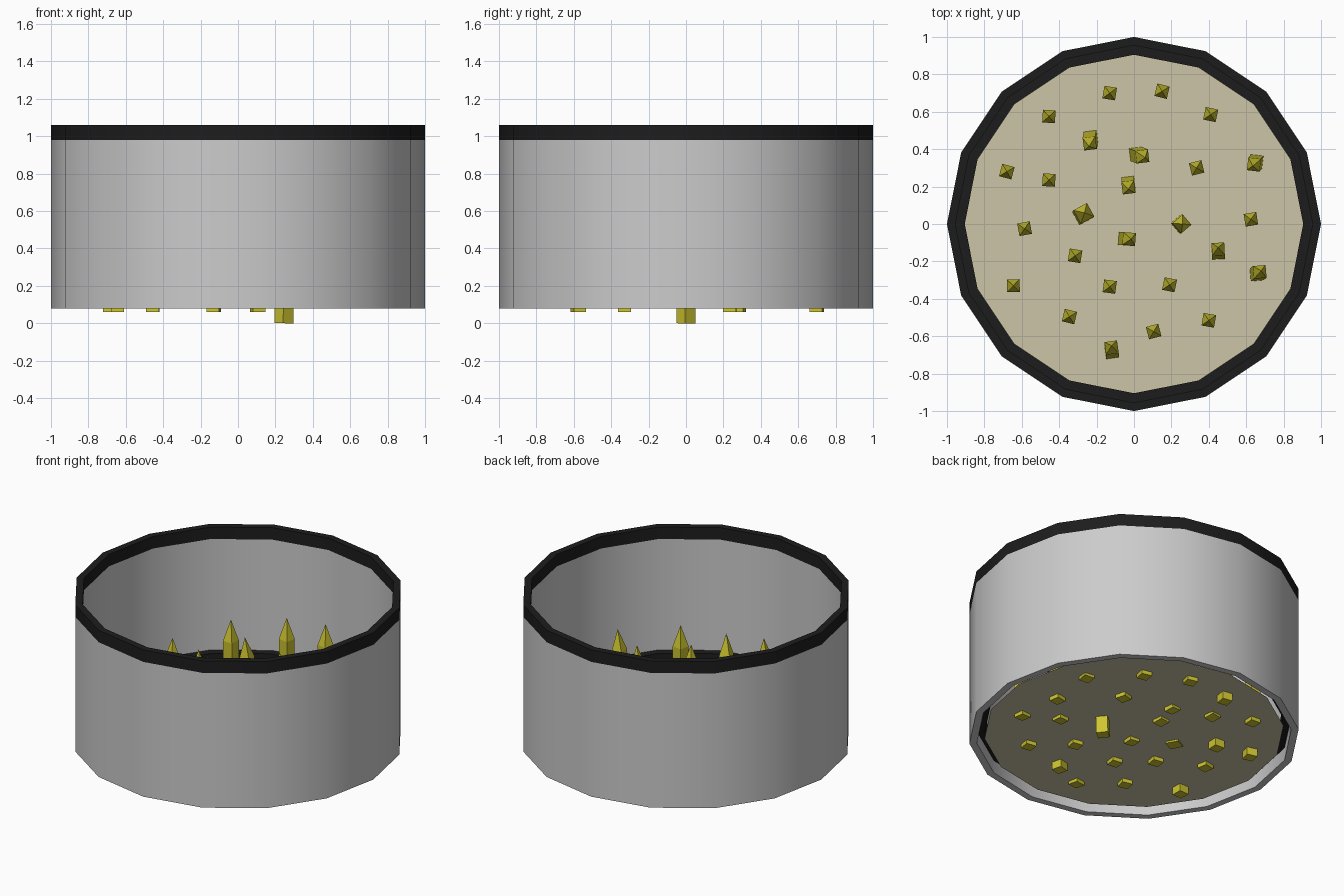
import bpy, bmesh, math, random
from mathutils import Vector, Matrix

if "Cube" in bpy.data.objects:
    bpy.data.objects.remove(bpy.data.objects["Cube"])

SIDES = 16
random.seed(4)


def material(name, rgb):
    m = bpy.data.materials.new(name)
    m.diffuse_color = (*rgb, 1)
    m.use_nodes = True
    m.node_tree.nodes["Principled BSDF"].inputs["Base Color"].default_value = m.diffuse_color
    return m


black = material("black", (0.012, 0.012, 0.012))
sand = material("sand", (0.6, 0.56, 0.38))
olive = material("olive_yellow", (0.62, 0.56, 0.03))


def finish(bm, name, mat=None, smooth=False):
    bmesh.ops.recalc_face_normals(bm, faces=bm.faces)
    me = bpy.data.meshes.new(name)
    bm.to_mesh(me)
    bm.free()
    ob = bpy.data.objects.new(name, me)
    bpy.context.collection.objects.link(ob)
    if mat:
        me.materials.append(mat)
    if smooth:
        bpy.ops.object.select_all(action='DESELECT')
        ob.select_set(True)
        bpy.context.view_layer.objects.active = ob
        bpy.ops.object.shade_smooth_by_angle(angle=math.radians(30))
    return ob


def tube(name, r_in, r_out, z0, z1, mat=None):
    # rectangular profile swept round the z axis
    bm = bmesh.new()
    profile = [(r_out, z0), (r_out, z1), (r_in, z1), (r_in, z0)]
    rings = []
    for i in range(SIDES):
        a = math.tau * i / SIDES
        rings.append([bm.verts.new((r * math.cos(a), r * math.sin(a), z)) for r, z in profile])
    for i in range(SIDES):
        p, q = rings[i], rings[(i + 1) % SIDES]
        for k in range(4):
            n = (k + 1) % 4
            bm.faces.new((p[k], q[k], q[n], p[n]))
    return finish(bm, name, mat, smooth=True)


# Pit wall and its black rims
tube("wall", 0.955, 1.0, 0.08, 0.98)
tube("top_rim", 0.955, 1.0, 0.98, 1.06, black)
tube("floor_rim", 0.905, 0.955, 0.165, 0.24, black)

# Floor disc
bm = bmesh.new()
bmesh.ops.create_circle(bm, cap_ends=True, segments=SIDES, radius=0.908,
                        matrix=Matrix.Translation((0, 0, 0.11)))
finish(bm, "floor", sand)


def spike(name, x, y, lean=(0, 0), tip=0.54, bottom=0.08, turn=0, half=0.034):
    # four-sided post with a pointed top, leaning from base to tip
    base = Vector((x + lean[0], y + lean[1], bottom))
    top = Vector((x, y, tip))
    axis = top - base
    rot = Vector((0, 0, 1)).rotation_difference(axis).to_matrix() @ Matrix.Rotation(turn, 3, 'Z')
    bm = bmesh.new()
    bmesh.ops.create_cube(bm, size=1)
    for v in bm.verts:
        v.co = Vector((v.co.x * 2 * half, v.co.y * 2 * half, (v.co.z + 0.5) * (axis.length - 0.14)))
    cap = max(bm.faces, key=lambda f: f.calc_center_median().z)
    apex = bmesh.ops.poke(bm, faces=[cap])['verts'][0]
    apex.co.z = axis.length
    for v in bm.verts:
        v.co = base + rot @ v.co
    finish(bm, name, olive)


# Upright spikes scattered over the floor
upright = [(-.13, .70), (.15, .71), (-.455, .575), (.41, .585), (-.68, .28), (-.455, .235),
           (.335, .30), (-.585, -.025), (.625, .025), (-.315, -.17), (-.645, -.33),
           (-.13, -.335), (.19, -.325), (-.345, -.495), (.40, -.515), (.105, -.575)]
tips = {0: .59, 1: .62, 4: .47, 5: .47}
for i, (x, y) in enumerate(upright):
    tip = tips.get(i, .54)
    spike(f"upright_spike_{i + 1}", x, y, tip=tip, bottom=.06 if i % 5 == 0 or tip < .5 else .085,
          turn=random.uniform(-.3, .3))

# Leaning spikes: tip position, then offset of the base
leaning = [(-.24, .415, .01, .05), (.06, .355, -.05, .02), (-.03, .185, .0, .035),
           (.635, .31, .02, .025), (-.015, -.08, -.035, 0), (.45, -.125, 0, -.03),
           (.68, -.25, -.025, -.02), (-.12, -.65, 0, -.035)]
for i, (x, y, dx, dy) in enumerate(leaning):
    spike(f"leaning_spike_{i + 1}", x, y, (dx, dy), bottom=.09, turn=random.uniform(-.2, .2))

# Two turned spikes near the middle
spike("turned_spike_left", -.265, .06, (-.01, -.01), bottom=.1, turn=.5, half=.041)
spike("turned_spike_right", .26, 0, (-.015, 0), tip=.56, bottom=0, turn=.7, half=.036)
